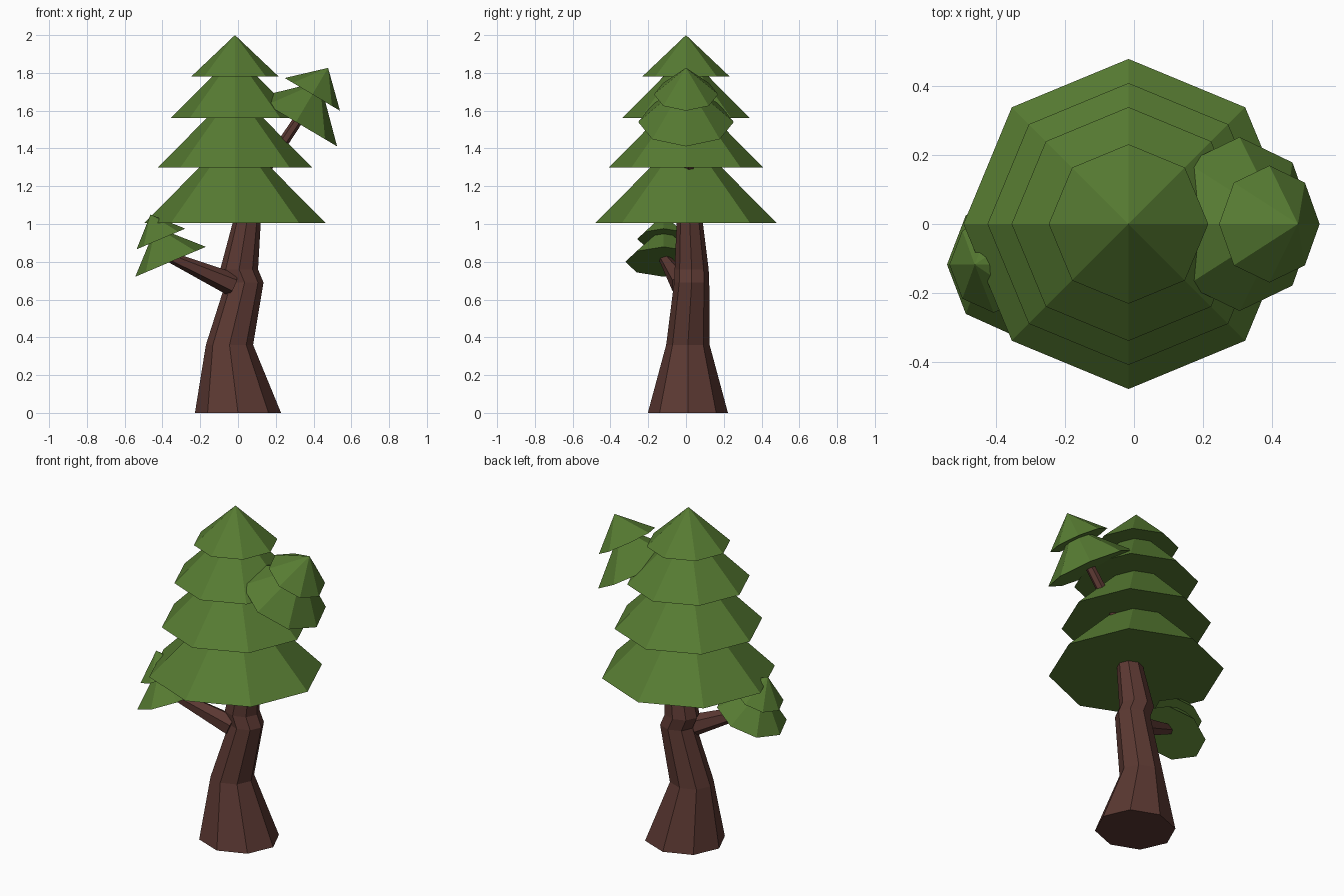
import bpy, bmesh
from math import cos, sin, pi
from mathutils import Vector

if "Cube" in bpy.data.objects:
    bpy.data.objects.remove(bpy.data.objects["Cube"])


def material(name, rgb):
    m = bpy.data.materials.new(name)
    m.diffuse_color = (*rgb, 1)
    m.use_nodes = True
    m.node_tree.nodes["Principled BSDF"].inputs["Base Color"].default_value = m.diffuse_color
    return m


GREEN = material("needles", (0.095, 0.2, 0.032))
BROWN = material("bark", (0.105, 0.04, 0.032))


def loft(name, rings, mat, sides=8, u=(1, 0, 0), v=(0, 1, 0)):
    """Skin rings of (centre, ru, rv); a zero radius gives a point, open ends are capped."""
    u, v = Vector(u).normalized(), Vector(v).normalized()
    bm = bmesh.new()
    loops = []
    for c, ru, rv in rings:
        if ru == 0:
            loops.append([bm.verts.new(c)] * sides)
        else:
            loops.append([bm.verts.new(Vector(c) + u * ru * cos(2 * pi * i / sides)
                                       + v * rv * sin(2 * pi * i / sides)) for i in range(sides)])
    for a, b in zip(loops, loops[1:]):
        for i in range(sides):
            j = (i + 1) % sides
            bm.faces.new([a[i], a[j], b[i]] if b[i] == b[j] else [a[i], a[j], b[j], b[i]])
    for end in (loops[0], loops[-1]):
        if end[0] != end[1]:
            bm.faces.new(end)
    bmesh.ops.recalc_face_normals(bm, faces=bm.faces)
    me = bpy.data.meshes.new(name)
    bm.to_mesh(me)
    bm.free()
    me.materials.append(mat)
    ob = bpy.data.objects.new(name, me)
    bpy.context.collection.objects.link(ob)
    return ob


def foliage(name, base, axis, tiers, height):
    """Stacked skirts along an axis; tiers are (distance, wide radius, neck radius)."""
    base, axis = Vector(base), Vector(axis).normalized()
    v = Vector((0, 1, 0))
    rings = []
    for k, (d, wide, neck) in enumerate(tiers):
        top = tiers[k + 1][0] if k + 1 < len(tiers) else height
        rings += [(base + axis * d, wide, wide), (base + axis * top, neck, neck)]
    loft(name, rings, GREEN, u=v.cross(axis), v=v)


def branch(name, start, end, r0, r1, sides=6):
    axis = Vector(end) - Vector(start)
    u = Vector((0, 1, 0)).cross(axis)
    loft(name, [(start, r0, r0), (end, r1, r1)], BROWN, sides, u, axis.cross(u))


# Crooked trunk
loft("trunk", [
    ((0.0, 0.01, 0), 0.228, 0.212),
    ((-0.045, 0.01, 0.36), 0.125, 0.115),
    ((0.035, 0.03, 0.69), 0.10, 0.093),
    ((0.006, 0.03, 0.76), 0.10, 0.09),
    ((0.045, 0.02, 1.0), 0.075, 0.07),
    ((0.03, 0.01, 1.27), 0.06, 0.06)], BROWN)

# Branches
branch("lower_branch", (-0.03, -0.02, 0.68), (-0.36, -0.12, 0.825), 0.062, 0.028)
branch("upper_branch", (0.05, 0.02, 1.15), (0.345, 0.0, 1.59), 0.032, 0.026)

# Main crown
foliage("main_crown", (-0.016, 0, 1.005), (0, 0, 1),
        [(0, 0.48, 0.19), (0.293, 0.41, 0.15), (0.555, 0.34, 0.12), (0.775, 0.232, 0)], 0.995)

# Tilted foliage on the two branches
foliage("upper_branch_foliage", (0.307, 0, 1.54), (0.51, 0, 0.86),
        [(0, 0.253, 0.08), (0.17, 0.17, 0)], 0.333)
foliage("lower_branch_foliage", (-0.357, -0.118, 0.80), (-0.39, 0, 0.92),
        [(0, 0.203, 0.07), (0.131, 0.14, 0)], 0.272)
